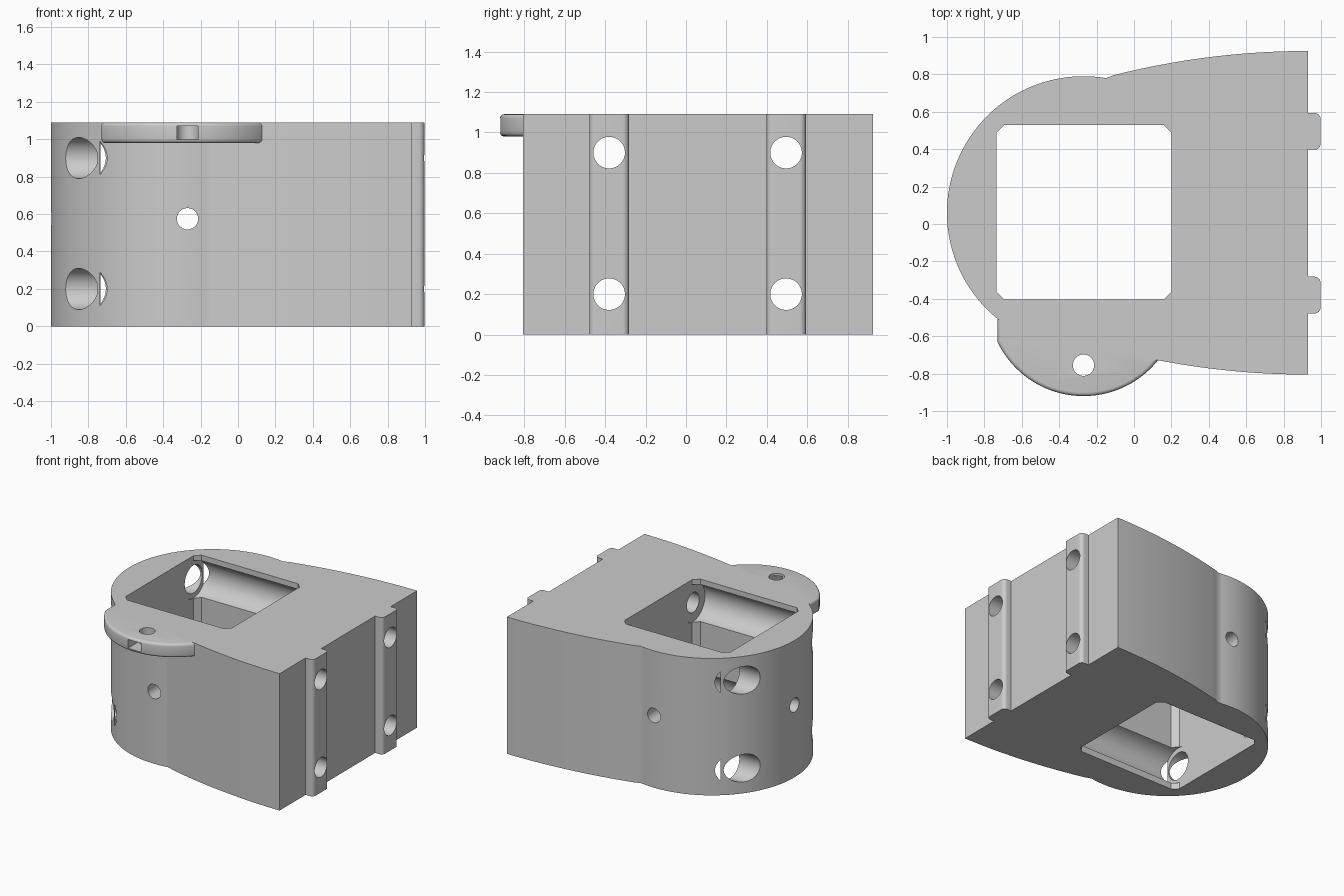
import bpy, bmesh
from math import sin, cos, pi, sqrt, acos, radians
from mathutils import Matrix, Vector

cube = bpy.data.objects.get("Cube")
if cube:
    bpy.data.objects.remove(cube)

HEIGHT = 1.09
CX, CY, RADIUS = -0.27, 0.06, 0.73      # rounded end of the body
FACE_X = 0.93                           # flat mounting face
RIB_YS = (-0.38, 0.495)
BOLT_ZS = (0.2, 0.9)

grey = bpy.data.materials.new("light_grey")
grey.use_nodes = True
grey.diffuse_color = (0.6, 0.6, 0.6, 1)
grey.node_tree.nodes["Principled BSDF"].inputs["Base Color"].default_value = (0.6, 0.6, 0.6, 1)


def make(name, bm):
    bmesh.ops.recalc_face_normals(bm, faces=bm.faces[:])
    mesh = bpy.data.meshes.new(name)
    bm.to_mesh(mesh)
    bm.free()
    mesh.materials.append(grey)
    obj = bpy.data.objects.new(name, mesh)
    bpy.context.collection.objects.link(obj)
    return obj


def prism(name, points, z0, z1, rim=0):
    """Extrude an outline upward, with optional rounded top and bottom rims."""
    bm = bmesh.new()
    face = bm.faces.new([bm.verts.new((x, y, z0)) for x, y in points])
    top = bmesh.ops.extrude_face_region(bm, geom=[face])["geom"]
    bmesh.ops.translate(bm, vec=(0, 0, z1 - z0),
                        verts=[v for v in top if isinstance(v, bmesh.types.BMVert)])
    if rim:
        edges = [e for e in bm.edges if abs(e.verts[0].co.z - e.verts[1].co.z) < 1e-5]
        bmesh.ops.bevel(bm, geom=edges, offset=rim, segments=4, profile=0.5, affect="EDGES")
    return make(name, bm)


def rod(name, start, end, radius, sides=64):
    """Cylinder between two points."""
    a, b = Vector(start), Vector(end)
    turn = (b - a).to_track_quat("Z", "Y").to_matrix().to_4x4()
    bm = bmesh.new()
    bmesh.ops.create_cone(bm, cap_ends=True, segments=sides, radius1=radius, radius2=radius,
                          depth=(b - a).length, matrix=Matrix.Translation((a + b) / 2) @ turn)
    return make(name, bm)


def arc(cx, cy, r, a0, a1, n):
    return [(cx + r * cos(a0 + (a1 - a0) * i / n), cy + r * sin(a0 + (a1 - a0) * i / n))
            for i in range(n + 1)]


def combine(target, other, operation):
    mod = target.modifiers.new(operation.title(), "BOOLEAN")
    mod.operation, mod.solver, mod.object = operation, "EXACT", other
    bpy.context.view_layer.objects.active = target
    bpy.ops.object.modifier_apply(modifier=mod.name)
    bpy.data.objects.remove(other)


# Body outline: round end, flared sides and two ribs on the flat face
join_x, half_width, flare = -0.15, 0.865, 4.24
join = acos((join_x - CX) / RADIUS)
outline = arc(CX, CY, RADIUS, join, 2 * pi - join, 96)
xs = [join_x + (FACE_X - join_x) * i / 24 for i in range(1, 25)]
side = [(x, half_width - flare + sqrt(flare ** 2 - (FACE_X - x) ** 2)) for x in xs]
outline += [(x, CY - d) for x, d in side]
for y in RIB_YS:
    w, r, tip = 0.098, 0.03, 0.997
    outline.append((FACE_X, y - w))
    outline += arc(tip - r, y - w + r, r, -pi / 2, 0, 6)
    outline += arc(tip - r, y + w - r, r, 0, pi / 2, 6)
    outline.append((FACE_X, y + w))
outline += [(x, CY + d) for x, d in reversed(side)]
body = prism("housing_body", outline, 0, HEIGHT)

# Round tab at the top front
tab_y, tab_r = -0.41, 0.51
start = pi + acos(0.46 / tab_r)
tab_points = arc(CX, tab_y, tab_r, start, 2 * pi - 0.55, 56)
tab_points += [(0.1, -0.45), (-0.73, -0.45)]
combine(body, prism("tab", tab_points, 0.98, HEIGHT, 0.02), "UNION")

# Square window through the body, with clipped corners
x0, x1, y0, y1, c = -0.735, 0.2, -0.405, 0.53, 0.042
window = [(x0 + c, y0), (x1 - c, y0), (x1, y0 + c), (x1, y1 - c),
          (x1 - c, y1), (x0 + c, y1), (x0, y1 - c), (x0, y0 + c)]
cutters = [prism("window_cutter", window, -0.1, 1.2)]

# Bolt holes: narrow at the flat face, grooved in the window, wide at the round end
for y in RIB_YS:
    for z in BOLT_ZS:
        cutters += [rod("bolt_cutter", (0, y, z), (1.2, y, z), 0.078),
                    rod("groove_cutter", (x0 - 0.004, y, z), (x1 + 0.004, y, z), 0.15),
                    rod("wide_bolt_cutter", (-1.2, y, z), (-0.4, y, z), 0.11)]

# Small cross holes, tab hole and tab slot
cutters += [rod("cross_cutter", (CX, -1.2, 0.575), (CX, 1.2, 0.575), 0.057),
            rod("end_cutter", (-1.2, CY, 0.575), (-0.4, CY, 0.575), 0.057),
            rod("tab_hole_cutter", (CX, -0.755, 0.9), (CX, -0.755, 1.2), 0.057),
            prism("slot_cutter", [(CX - 0.056, -1), (CX + 0.056, -1),
                                  (CX + 0.056, -0.755), (CX - 0.056, -0.755)], 1.0, 1.07)]
for cutter in cutters:
    combine(body, cutter, "DIFFERENCE")

bpy.ops.object.select_all(action="DESELECT")
body.select_set(True)
bpy.context.view_layer.objects.active = body
bpy.ops.object.shade_smooth_by_angle(angle=radians(30))
